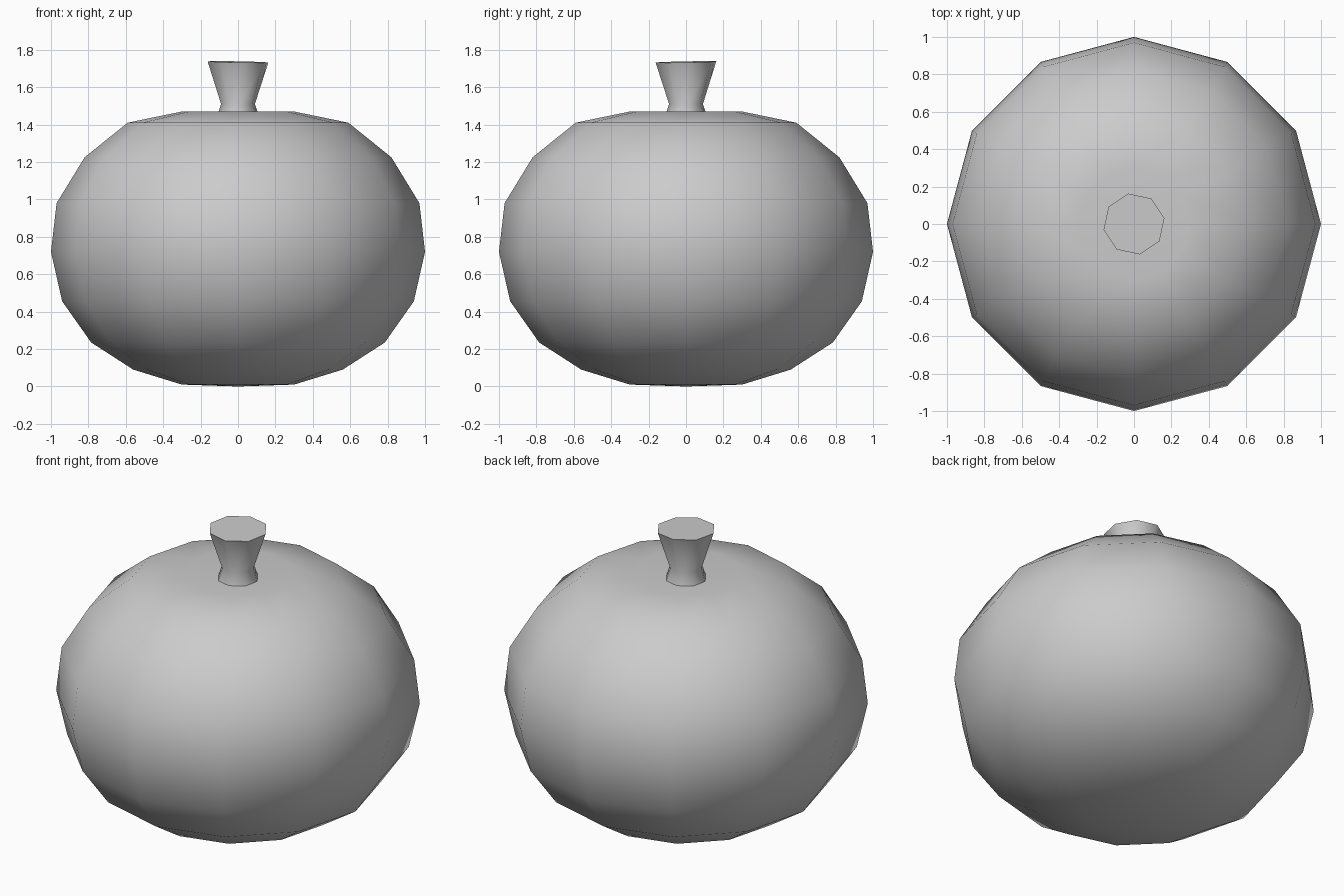
import bpy, bmesh, math

cube = bpy.data.objects.get("Cube")
if cube:
    bpy.data.objects.remove(cube, do_unlink=True)

# One plain grey for the whole model
grey = bpy.data.materials.new("plain grey")
grey.use_nodes = True
colour = (0.6, 0.6, 0.6, 1)
grey.diffuse_color = colour
grey.node_tree.nodes["Principled BSDF"].inputs["Base Color"].default_value = colour


def lathe(name, profile, sides, turn, smooth_angle, bottom=None, top=None, lean=0):
    """Turn (radius, height) points; ends close at a pole height or a flat cap."""
    bm = bmesh.new()
    rings = []
    for r, z in profile:
        ring = []
        for i in range(sides):
            a = turn + math.tau * i / sides
            x, y = r * math.cos(a), r * math.sin(a)
            tilt = lean * (y - x) if (r, z) == profile[-1] else 0
            ring.append(bm.verts.new((x, y, z + tilt)))
        rings.append(ring)
    for low, high in zip(rings, rings[1:]):
        for i in range(sides):
            j = (i + 1) % sides
            bm.faces.new((low[i], low[j], high[j], high[i]))
    for ring, pole in ((rings[0][::-1], bottom), (rings[-1], top)):
        if pole is None:
            bm.faces.new(ring)
        else:
            tip = bm.verts.new((0, 0, pole))
            for i in range(sides):
                bm.faces.new((ring[i], ring[(i + 1) % sides], tip))
    mesh = bpy.data.meshes.new(name)
    bm.to_mesh(mesh)
    bm.free()
    mesh.materials.append(grey)
    obj = bpy.data.objects.new(name, mesh)
    bpy.context.collection.objects.link(obj)
    bpy.ops.object.select_all(action='DESELECT')
    obj.select_set(True)
    bpy.context.view_layer.objects.active = obj
    bpy.ops.object.shade_smooth_by_angle(angle=math.radians(smooth_angle))
    return obj


# Squat round body with a shallow dip at the top
body = [(0.30, 0.01), (0.56, 0.09), (0.785, 0.235), (0.94, 0.455), (1, 0.72),
        (0.97, 0.98), (0.82, 1.225), (0.59, 1.41), (0.30, 1.47)]
lathe("fruit_body", body, 12, 0, 60, bottom=0, top=1.42)

# Flared stem with a pinched waist and a slightly tilted flat end
stem = [(0.125, 1.41), (0.092, 1.51), (0.165, 1.735)]
lathe("stem", stem, 8, math.radians(10.5), 60, lean=0.02)
